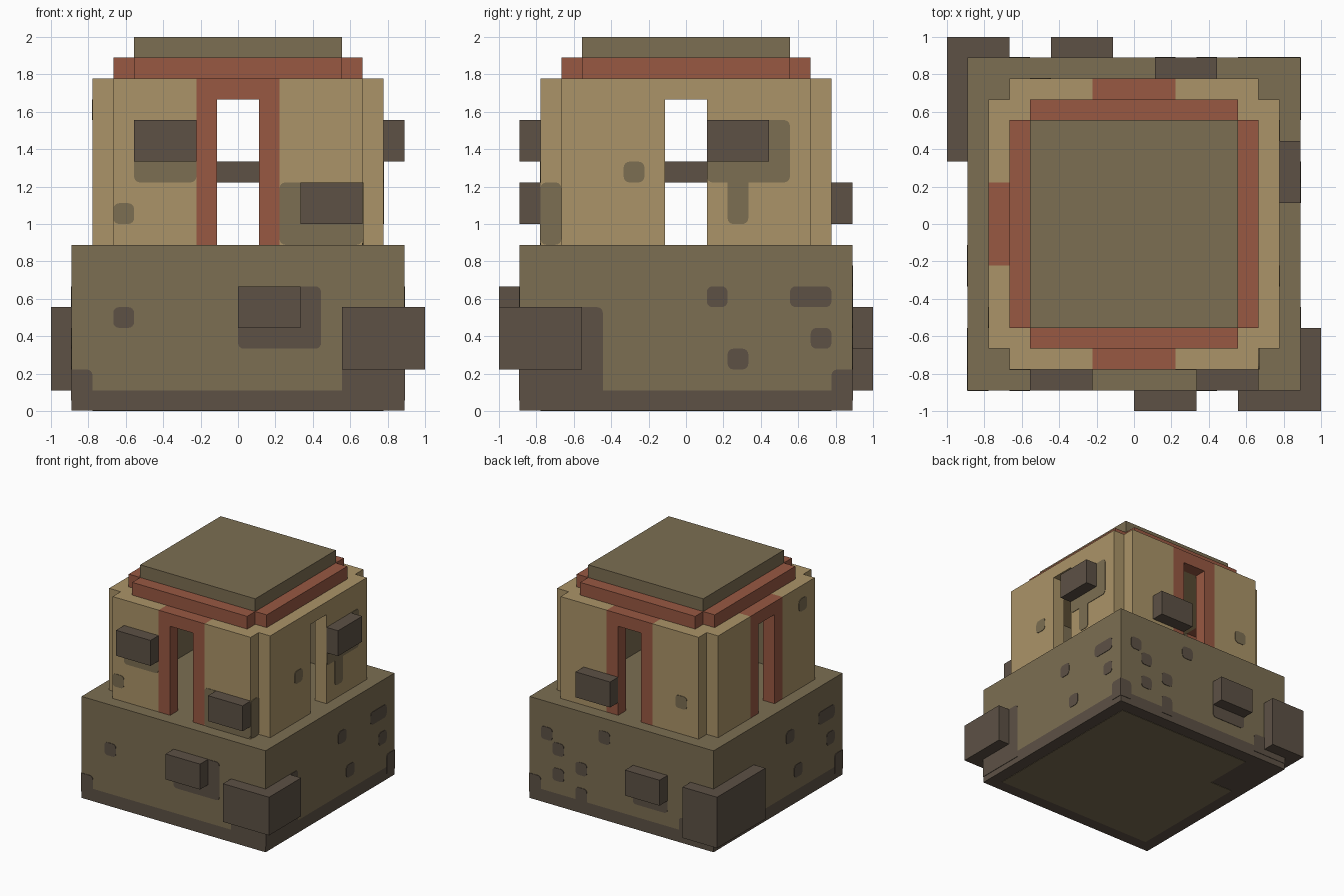
import bpy, bmesh, math
from mathutils import Vector

U = 1 / 9          # one block
T = 0.004          # thickness of stain plates

cube = bpy.data.objects.get("Cube")
if cube:
    bpy.data.objects.remove(cube, do_unlink=True)


def material(name, rgb):
    lin = [((c / 255 + 0.055) / 1.055) ** 2.4 for c in rgb] + [1.0]
    m = bpy.data.materials.new(name)
    m.diffuse_color = lin
    m.use_nodes = True
    bsdf = next(n for n in m.node_tree.nodes if n.type == 'BSDF_PRINCIPLED')
    bsdf.inputs["Base Color"].default_value = lin
    return m


DARK = material("dark_rock", (93, 81, 69))
OLIVE = material("olive_stone", (124, 110, 82))
TAN = material("tan_sandstone", (171, 148, 104))
RED = material("red_clay", (152, 88, 66))


def finish(name, bm, *mats):
    bmesh.ops.recalc_face_normals(bm, faces=bm.faces)
    me = bpy.data.meshes.new(name)
    bm.to_mesh(me)
    bm.free()
    for m in mats:
        me.materials.append(m)
    ob = bpy.data.objects.new(name, me)
    bpy.context.collection.objects.link(ob)
    return ob


def add_prism(bm, pts, depth):
    """Extrude a closed outline along a vector."""
    f = bm.faces.new([bm.verts.new(p) for p in pts])
    new = bmesh.ops.extrude_face_region(bm, geom=[f])
    bmesh.ops.translate(bm, vec=depth, verts=[g for g in new["geom"] if isinstance(g, bmesh.types.BMVert)])


def box(name, lo, hi, mat):
    bm = bmesh.new()
    x0, y0, z0 = (c * U for c in lo)
    x1, y1, z1 = (c * U for c in hi)
    add_prism(bm, [(x0, y0, z0), (x1, y0, z0), (x1, y1, z0), (x0, y1, z0)], (0, 0, z1 - z0))
    return finish(name, bm, mat)


def cross(name, a, b, z0, z1, mat):
    """Square slab with notched corners: half-width a, notch corner at b."""
    bm = bmesh.new()
    quarter = [(a, -b), (a, b), (b, b)]
    pts = []
    for k in range(4):
        c, s = [(1, 0), (0, 1), (-1, 0), (0, -1)][k]
        pts += [((x * c - y * s) * U, (x * s + y * c) * U, z0 * U) for x, y in quarter]
    add_prism(bm, pts, (0, 0, (z1 - z0) * U))
    return finish(name, bm, mat)


# Direction each side faces
SIDES = {"front": (0, -1), "back": (0, 1), "left": (1, 0), "right": (-1, 0)}


def on_side(side, u, d, z):
    """Point at u along the side (world x or y), d outward, z up, in blocks."""
    nx, ny = SIDES[side]
    return Vector((nx * d, u, z) if nx else (u, ny * d, z)) * U


def stain(name, side, d, u0, u1, z0, z1, mat):
    """Thin plate with rounded corners, left square on block edges."""
    r, pts = 0.28, []
    for k, (u, z, su, sz) in enumerate([(u1, z1, 1, 1), (u0, z1, -1, 1), (u0, z0, -1, -1), (u1, z0, 1, -1)]):
        if abs(u) == 8 or z < 1:
            pts.append((u, z))
            continue
        for i in range(5):
            a = math.pi / 2 * (k + i / 4)
            pts.append((u - su * r + r * math.cos(a), z - sz * r + r * math.sin(a)))
    bm = bmesh.new()
    nx, ny = SIDES[side]
    add_prism(bm, [on_side(side, u, d, z) for u, z in pts], (nx * T, ny * T, 0))
    return finish(name, bm, mat)


# Plinth: dark foot course, olive block, olive panel underneath
box("plinth_foot", (-8, -8, 0.027), (8, 8, 1), DARK)
box("plinth_block", (-8, -8, 1), (8, 8, 8), OLIVE)
box("underside_panel", (-5, -7, 0), (7, 7, 0.03), OLIVE)
box("underside_panel_edge", (-7, -7, 0), (-5, 3, 0.03), OLIVE)

# Walls with a doorway in each; every wall but the left one has a red frame
for side, (nx, ny) in SIDES.items():
    frame = TAN if side == "left" else RED
    parts = [("wall_a", -6, -2, 8, 16, TAN), ("wall_b", 2, 6, 8, 16, TAN),
             ("jamb_a", -2, -1, 8, 16, frame), ("jamb_b", 1, 2, 8, 16, frame),
             ("lintel", -1, 1, 15, 16, frame)]
    for part, u0, u1, z0, z1, mat in parts:
        bm = bmesh.new()
        add_prism(bm, [on_side(side, u, 7, z) for u, z in ((u0, z0), (u1, z0), (u1, z1), (u0, z1))],
                  (-nx * U, -ny * U, 0))
        ob = finish(f"{side}_{part}", bm, mat, OLIVE)
        for f in ob.data.polygons:      # room side of the walls is olive
            if f.normal.x * nx + f.normal.y * ny < -0.5:
                f.material_index = 1

# Ceiling, stepped roof and the block hanging in the room
box("ceiling", (-6, -6, 15), (6, 6, 16), TAN)
cross("roof_band", 6, 5, 16, 17, RED)
box("roof_cap", (-5, -5, 17), (5, 5, 18), OLIVE)
box("room_block", (-1, -1, 11), (1, 1, 12), DARK)

# Protruding rocks
ROCKS = {
    "front_left_corner_rock": ((5, -9, 2), (9, -5, 5)),
    "back_right_corner_rock": ((-9, 3, 1), (-6, 9, 5)),
    "plinth_front_rock": ((0, -9, 4), (3, -8, 6)),
    "plinth_back_rock": ((-4, 8, 3), (-1, 9, 5)),
    "wall_front_upper_rock": ((-5, -8, 12), (-2, -7, 14)),
    "wall_front_lower_rock": ((3, -8, 9), (6, -7, 11)),
    "wall_back_rock": ((1, 7, 9), (4, 8, 11)),
    "wall_left_rock": ((7, 1, 12), (8, 4, 14)),
}
for name, (lo, hi) in ROCKS.items():
    box(name, lo, hi, DARK)

# Dark stains on the plinth: u0, u1, z0, z1
PLINTH = {
    "front": [(-8, -7, .5, 2), (5, 8, .5, 5), (0, 4, 3, 6), (-6, -5, 4, 5)],
    "back": [(7, 8, .5, 2), (-8, -5, .5, 2), (3, 4, .5, 2), (-4, -1, 2, 5),
             (6, 7, 5, 6), (5, 6, 4, 5), (1, 2, 6, 7), (5, 6, 2, 3), (3, 4, 3, 4)],
    "left": [(-8, -4, .5, 5), (7, 8, .5, 2), (1, 2, 5, 6), (5, 7, 5, 6), (6, 7, 3, 4), (2, 3, 2, 3)],
    "right": [(3, 8, .5, 5), (-8, -7, .5, 2), (-2, -1, 5, 6), (-7, -5, 5, 6), (-7, -6, 3, 4), (-3, -2, 2, 3)],
}
# Olive stains on the walls
WALLS = {
    "front": [(-5, -2, 11, 14), (-6, -5, 9, 10), (2, 6, 8, 11)],
    "back": [(-5, -4, 10, 11)],
    "left": [(1, 5, 11, 14), (2, 3, 9, 11.5), (-3, -2, 11, 12)],
    "right": [(-5, -4, 14, 15)],
}
for label, table, d, mat in (("plinth", PLINTH, 8, DARK), ("wall", WALLS, 7, OLIVE)):
    for side, spots in table.items():
        for i, s in enumerate(spots):
            stain(f"{label}_{side}_stain_{i + 1}", side, d, *s, mat)
# Stain on the end of the front wall
stain("front_wall_end_stain", "left", 6, -7, -6, 8, 11, OLIVE)
